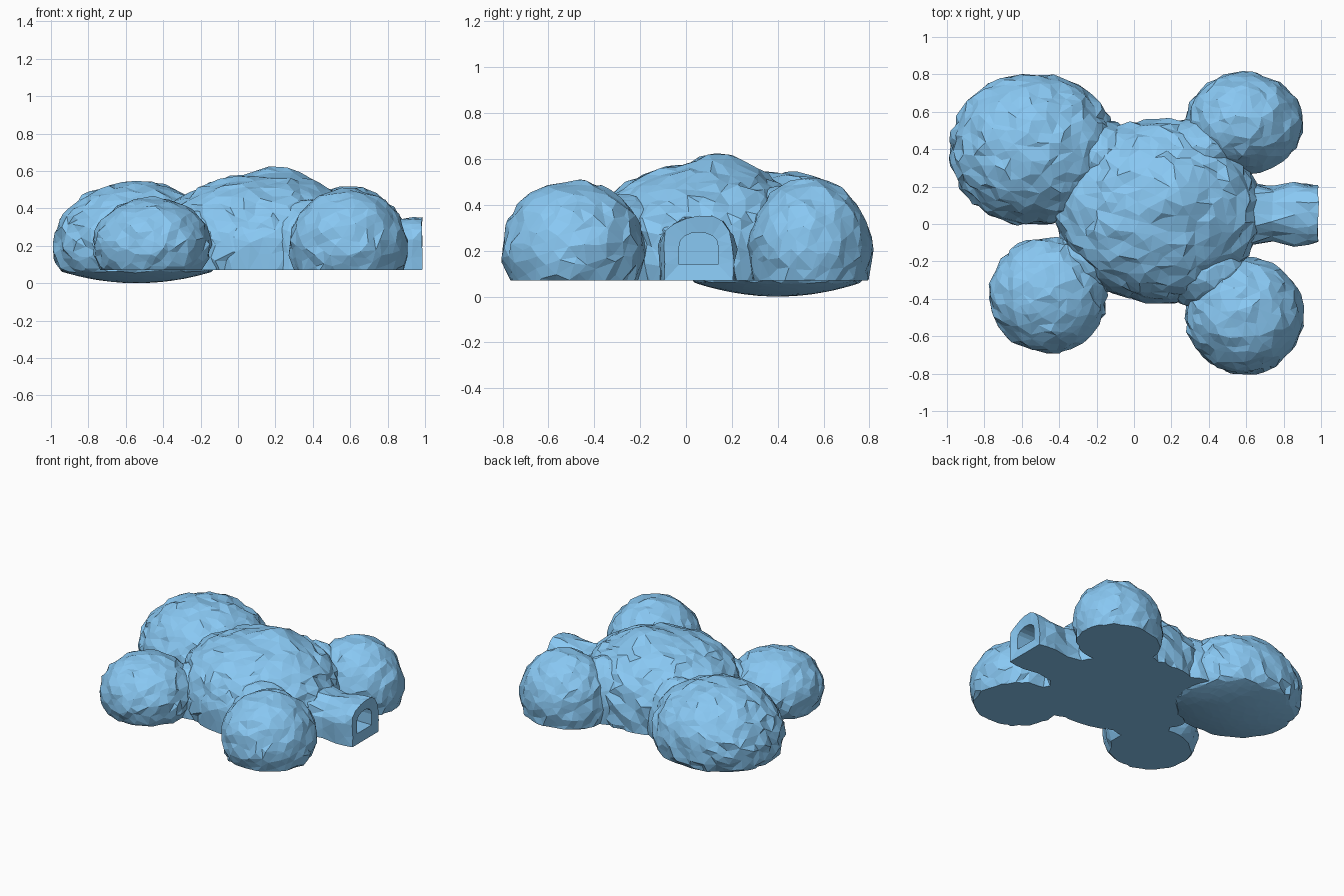
import bpy, bmesh, math, random
from mathutils import Vector

if "Cube" in bpy.data.objects:
    bpy.data.objects.remove(bpy.data.objects["Cube"])

random.seed(4)
BASE = 0.07   # height of the flat underside
MID = 0.2     # height of the widest level

snow = bpy.data.materials.new("pale_blue")
snow.diffuse_color = (0.25, 0.58, 0.90, 1)
snow.use_nodes = True
snow.node_tree.nodes["Principled BSDF"].inputs["Base Color"].default_value = snow.diffuse_color


def finish(bm, name):
    bmesh.ops.recalc_face_normals(bm, faces=bm.faces)
    mesh = bpy.data.meshes.new(name)
    bm.to_mesh(mesh)
    bm.free()
    mesh.materials.append(snow)
    ob = bpy.data.objects.new(name, mesh)
    bpy.context.collection.objects.link(ob)
    return ob


def dome(name, x, y, rx, ry, rz, low=None, dish=False, bump=None, count=380, full=1.0, rough=0.034):
    """Chipped ellipsoid, cut flat underneath or closed by a shallow dish."""
    bm = bmesh.new()
    # irregular spiral of points, hulled into facets
    for i in range(count):
        z = 1 - (2 * i + 1) / count
        a = i * math.pi * (3 - math.sqrt(5))
        r = math.sqrt(1 - z * z)
        p = Vector((r * math.cos(a), r * math.sin(a), z))
        w = 1.1 / math.sqrt(count)
        p += Vector([random.uniform(-w, w) for _ in range(3)])
        bm.verts.new(p.normalized())
    bmesh.ops.convex_hull(bm, input=bm.verts)
    for v in bm.verts:
        p = v.co.copy()
        s = 1 + random.uniform(-rough, rough)
        pz = p.z ** full * rz if p.z > 0 else p.z * (low or rz)
        v.co = Vector((x + p.x * rx * s, y + p.y * ry * s, MID + pz * s))
        if bump and p.z > 0:
            bx, by, h = bump
            v.co.z += h * math.exp(-((v.co.x - bx) ** 2 + (v.co.y - by) ** 2) / 0.02)
        if dish:
            q = ((v.co.x - x) / rx) ** 2 + ((v.co.y - y) / ry) ** 2
            v.co.z = max(v.co.z, 0.075 * q)
    if not dish:
        cut = bmesh.ops.bisect_plane(bm, geom=bm.verts[:] + bm.edges[:] + bm.faces[:],
                                     plane_co=(0, 0, BASE), plane_no=(0, 0, 1), clear_inner=True)
        rim = [e for e in cut["geom_cut"] if isinstance(e, bmesh.types.BMEdge)]
        bmesh.ops.holes_fill(bm, edges=rim)
    return finish(bm, name)


# large domes
dome("main_dome", 0.13, 0.075, 0.55, 0.485, 0.385, low=0.6, bump=(0.23, 0.15, 0.04),
     count=700, full=0.85)
dome("back_left_dome", -0.54, 0.40, 0.445, 0.405, 0.345, dish=True, count=600)
dome("front_left_dome", -0.46, -0.38, 0.315, 0.31, 0.26)
dome("front_right_dome", 0.59, -0.49, 0.315, 0.315, 0.305)
dome("back_right_dome", 0.59, 0.54, 0.315, 0.27, 0.315)

# lumps that join the domes to the main one
dome("front_left_neck", -0.20, -0.19, 0.23, 0.18, 0.19, low=0.5, count=160)
dome("front_skirt", 0.15, -0.25, 0.30, 0.18, 0.20, low=0.5, count=180)
dome("front_right_neck", 0.38, -0.26, 0.24, 0.20, 0.25, low=0.5, count=180)
dome("back_left_neck", -0.17, 0.35, 0.20, 0.21, 0.26, low=0.5, count=160)
dome("back_right_neck", 0.36, 0.39, 0.24, 0.18, 0.28, low=0.5, count=180)


# entrance: arched sections swept outward, turned in at the mouth
def arch(x, half, bottom, top, jitter):
    spring = bottom + (top - bottom) * 0.55
    pts = [(-half, bottom), (-half, (bottom + spring) / 2)]
    pts += [(-half * math.cos(a), spring + (top - spring) * math.sin(a) ** 0.8)
            for a in (math.pi * i / 8 + 1e-6 for i in range(8))]
    pts += [(half, spring), (half, (bottom + spring) / 2), (half, bottom)]
    out = []
    for py, pz in pts:
        j = jitter if pz > bottom + 0.001 else 0
        out.append((x + random.uniform(-j, j) * 0.5, 0.055 + py + random.uniform(-j, j),
                    pz + random.uniform(-j, j)))
    return out


sections = [(0.48, 0.20, BASE, 0.40, 0.01), (0.64, 0.165, BASE, 0.35, 0.014),
            (0.74, 0.145, BASE, 0.33, 0.014), (0.86, 0.165, BASE, 0.335, 0.014),
            (0.93, 0.16, BASE, 0.355, 0.012), (0.985, 0.15, BASE, 0.355, 0.008),
            (0.975, 0.085, 0.14, 0.28, 0), (0.70, 0.085, 0.14, 0.28, 0)]
bm = bmesh.new()
rings = [[bm.verts.new(p) for p in arch(*s)] for s in sections]
for a, b in zip(rings, rings[1:]):
    for i in range(len(a)):
        k = (i + 1) % len(a)
        bm.faces.new((a[i], a[k], b[k], b[i]))
bm.faces.new(rings[0])
bm.faces.new(rings[-1])
bmesh.ops.triangulate(bm, faces=[f for f in bm.faces if len(f.verts) == 4])
finish(bm, "entrance_tunnel")
